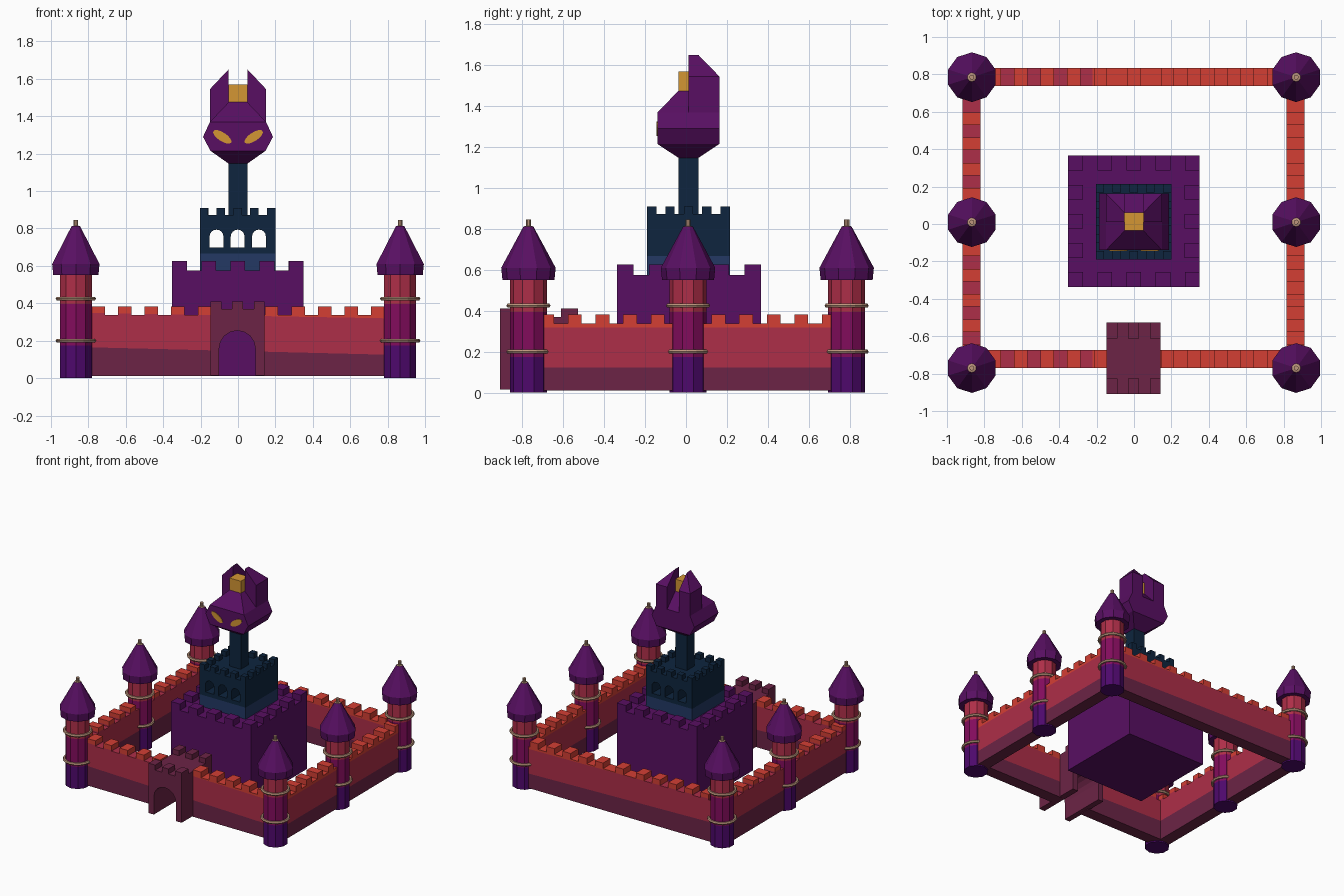
import bpy, bmesh, math
from mathutils import Vector

if "Cube" in bpy.data.objects:
    bpy.data.objects.remove(bpy.data.objects["Cube"])


def material(name, r, g, b):
    m = bpy.data.materials.new(name)
    lin = [((c / 255 + 0.055) / 1.055) ** 2.4 if c > 10 else c / 255 / 12.92 for c in (r, g, b)]
    m.diffuse_color = (*lin, 1)
    m.use_nodes = True
    m.node_tree.nodes["Principled BSDF"].inputs["Base Color"].default_value = m.diffuse_color
    return m


ORANGE = material("orange_red", 212, 62, 52)
CRIMSON = material("crimson", 174, 46, 72)
MAROON = material("maroon", 108, 36, 70)
PURPLE = material("purple", 88, 15, 98)
INDIGO = material("violet", 78, 8, 108)
MAGENTA = material("magenta", 130, 12, 92)
NAVY = material("navy", 14, 37, 62)
BLUE = material("slate_blue", 35, 56, 100)
GOLD = material("gold", 212, 150, 52)
TAN = material("tan", 190, 150, 125)


def finish(name, bm, *mats):
    bmesh.ops.recalc_face_normals(bm, faces=bm.faces)
    me = bpy.data.meshes.new(name)
    bm.to_mesh(me)
    bm.free()
    for m in mats:
        me.materials.append(m)
    ob = bpy.data.objects.new(name, me)
    bpy.context.collection.objects.link(ob)
    return ob


def add_box(bm, x0, x1, y0, y1, z0, z1):
    vs = bmesh.ops.create_cube(bm, size=1)["verts"]
    for v in vs:
        v.co = (x1 if v.co.x > 0 else x0, y1 if v.co.y > 0 else y0, z1 if v.co.z > 0 else z0)


def boxes(name, mat, *dims):
    bm = bmesh.new()
    for d in dims:
        add_box(bm, *d)
    return finish(name, bm, mat)


def hull(name, pts, mat):
    bm = bmesh.new()
    for p in pts:
        bm.verts.new(p)
    bmesh.ops.convex_hull(bm, input=bm.verts)
    bmesh.ops.dissolve_limit(bm, angle_limit=0.02, verts=bm.verts, edges=bm.edges)
    return finish(name, bm, mat)


def cut_arches(ob, arches, y0, y1):
    """Cut round-topped openings (centre x, half width, sill z, spring z) through along y."""
    bm = bmesh.new()
    for xc, r, z0, zs in arches:
        prof = [(xc - r, z0), (xc + r, z0)]
        prof += [(xc + r * math.cos(a * math.pi / 8), zs + r * math.sin(a * math.pi / 8)) for a in range(9)]
        f = bm.faces.new([bm.verts.new((x, y0, z)) for x, z in prof])
        g = bmesh.ops.extrude_face_region(bm, geom=[f])["geom"]
        bmesh.ops.translate(bm, vec=(0, y1 - y0, 0), verts=[v for v in g if isinstance(v, bmesh.types.BMVert)])
    cutter = finish("arch_cutter", bm, ob.data.materials[0])
    cutter.hide_render = True
    mod = ob.modifiers.new("arches", "BOOLEAN")
    mod.operation, mod.object, mod.solver = "DIFFERENCE", cutter, "EXACT"
    bpy.context.view_layer.objects.active = ob
    bpy.ops.object.modifier_apply(modifier=mod.name)
    bpy.data.objects.remove(cutter)


def parapet(name, mat, x0, x1, y0, y1, z0, z1, depth, n, sides=True):
    """Merlons round the edge of a rectangular roof."""
    wx, wy = (x1 - x0) / (2 * n - 1), (y1 - y0) / (2 * n - 1)
    d = []
    for i in range(n):
        x = x0 + 2 * i * wx
        d += [(x, x + wx, y0, y0 + depth, z0, z1), (x, x + wx, y1 - depth, y1, z0, z1)]
        if sides and 0 < i < n - 1:
            y = y0 + 2 * i * wy
            d += [(x0, x0 + depth, y, y + wy, z0, z1), (x1 - depth, x1, y, y + wy, z0, z1)]
    return boxes(name, mat, *d)


# Curtain walls: box plus merlons, coloured in gently sloping height bands
FLOOR, TOP = 0.338, 0.382
BANDS = ((0.145, -0.025), (0.334, -0.018))


def wall(name, body, merlons):
    bm = bmesh.new()
    add_box(bm, *body, 0.01, FLOOR)
    for m in merlons:
        add_box(bm, *m, FLOOR, TOP)
    for z, s in BANDS:
        bmesh.ops.bisect_plane(bm, geom=bm.verts[:] + bm.edges[:] + bm.faces[:],
                               plane_co=(0, 0, z), plane_no=Vector((-s, 0, 1)).normalized())
    for f in bm.faces:
        c = f.calc_center_median()
        f.material_index = sum(c.z > z + s * c.x for z, s in BANDS)
    finish(name, bm, MAROON, CRIMSON, ORANGE)


def row(y0, y1, sign):
    return [tuple(sorted((sign * a, sign * (a + 0.071)))) + (y0, y1)
            for a in (0.142 * i + 0.144 for i in range(5))]


FY, BY = (-0.77, -0.674), (0.738, 0.834)
wall("front_wall_left", (-0.865, -0.13, *FY), row(*FY, -1))
wall("front_wall_right", (0.13, 0.865, *FY), row(*FY, 1))
wall("back_wall", (-0.865, 0.865, *BY), row(*BY, -1) + row(*BY, 1) + [(-0.036, 0.036, *BY)])
for side, x0, x1 in (("left", -0.917, -0.82), ("right", 0.815, 0.912)):
    m = []
    for i in range(5):
        a = 0.115 + 0.135 * i
        m += [(x0, x1, 0.01 + a, 0.077 + a), (x0, x1, -0.057 - a, 0.01 - a)]
    wall(side + "_wall", (x0, x1, -0.77, 0.785), m)

# Round towers: one lathed profile of (radius, z, material of the band below)
TOWER = [(0, 0, 0), (0.09, 0, 0), (0.09, 0.175, 0), (0.09, 0.395, 1), (0.09, 0.55, 2),
         (0.127, 0.55, 3), (0.133, 0.61, 3), (0.024, 0.812, 3), (0.013, 0.815, 4),
         (0.013, 0.845, 4), (0, 0.845, 4)]


def lathe(name, prof, x, y, n, mats, closed=False):
    bm = bmesh.new()
    rings = []
    for r, z, _ in prof:
        k = n if r > 0 else 1
        rings.append([bm.verts.new((x + r * math.sin(2 * math.pi * i / n),
                                    y + r * math.cos(2 * math.pi * i / n), z)) for i in range(k)])
    for j in range(0 if closed else 1, len(prof)):
        a, b = rings[j - 1], rings[j]
        for i in range(n):
            vs = [a[i % len(a)], a[(i + 1) % n % len(a)], b[(i + 1) % n % len(b)], b[i % len(b)]]
            f = bm.faces.new(list(dict.fromkeys(vs)))
            f.material_index = prof[j][2]
    return finish(name, bm, *mats)


for side, x in (("left", -0.867), ("right", 0.867)):
    for place, y in (("front", -0.77), ("middle", 0.01), ("back", 0.785)):
        lathe(f"{place}_{side}_tower", TOWER, x, y, 10, (INDIGO, MAGENTA, CRIMSON, PURPLE, TAN))
        for level, z in (("lower", 0.2), ("upper", 0.425)):
            ring = [(0.097 + 0.011 * math.cos(t * math.pi / 3), z + 0.011 * math.sin(t * math.pi / 3), 0)
                    for t in range(6)]
            lathe(f"{place}_{side}_{level}_ring", ring, x, y, 16, (TAN,), True)

# Gatehouse with open archway
GX = (-0.147, 0.143, -0.91, -0.527)
gate = boxes("gatehouse", MAROON, (*GX, 0.015, 0.37))
cut_arches(gate, [(-0.004, 0.097, -0.1, 0.157)], -1.1, -0.4)
parapet("gatehouse_merlons", MAROON, *GX, 0.37, 0.41, 0.085, 3, sides=False)

# Keep
KX = (-0.352, 0.35, -0.337, 0.366)
boxes("keep", PURPLE, (*KX, 0.01, 0.575))
parapet("keep_merlons", PURPLE, *KX, 0.575, 0.625, 0.08, 5)

# Upper keep with three windows cut right through
UX = (-0.204, 0.2, -0.19, 0.214)
boxes("upper_keep_base", BLUE, (*UX, 0.575, 0.667))
upper = boxes("upper_keep", NAVY, (*UX, 0.667, 0.872))
cut_arches(upper, [(x, 0.037, 0.698, 0.757) for x in (-0.115, -0.002, 0.112)], -0.4, 0.4)
parapet("upper_keep_merlons", NAVY, *UX, 0.872, 0.91, 0.045, 5)
boxes("column", NAVY, (-0.05, 0.05, -0.036, 0.061, 0.872, 1.16))

# Horned head: stacked rectangular sections (z, half width, front y, back y)
SECTIONS = [(1.147, 0.05, -0.036, 0.061), (1.215, 0.147, -0.14, 0.163), (1.29, 0.187, -0.14, 0.163),
            (1.37, 0.15, -0.14, 0.163), (1.475, 0.05, -0.036, 0.061)]
hull("head", [(s * w, y, z) for z, w, y0, y1 in SECTIONS for s in (-1, 1) for y in (y0, y1)], PURPLE)
boxes("gold_block", GOLD, (-0.05, 0.05, -0.036, 0.061, 1.47, 1.57))

for side, s in (("left", -1), ("right", 1)):
    # Horn with hipped top
    pts = [(x, y, 1.36) for x in (0.051, 0.15) for y in (0.012, 0.163)]
    pts += [(0.051, 0.012, 1.65), (0.051, 0.061, 1.65), (0.15, 0.012, 1.545),
            (0.15, 0.163, 1.545), (0.051, 0.163, 1.545)]
    hull(side + "_horn", [(s * x, y, z) for x, y, z in pts], PURPLE)
    # Slanted oval eye plate
    tilt, eye = math.radians(33), []
    for i in range(16):
        u, v = 0.057 * math.cos(i * math.pi / 8), 0.023 * math.sin(i * math.pi / 8)
        px = 0.084 + u * math.cos(tilt) - v * math.sin(tilt)
        pz = 1.29 + u * math.sin(tilt) + v * math.cos(tilt)
        eye += [(s * px, -0.144, pz), (s * px, -0.138, pz)]
    hull(side + "_eye", eye, GOLD)
